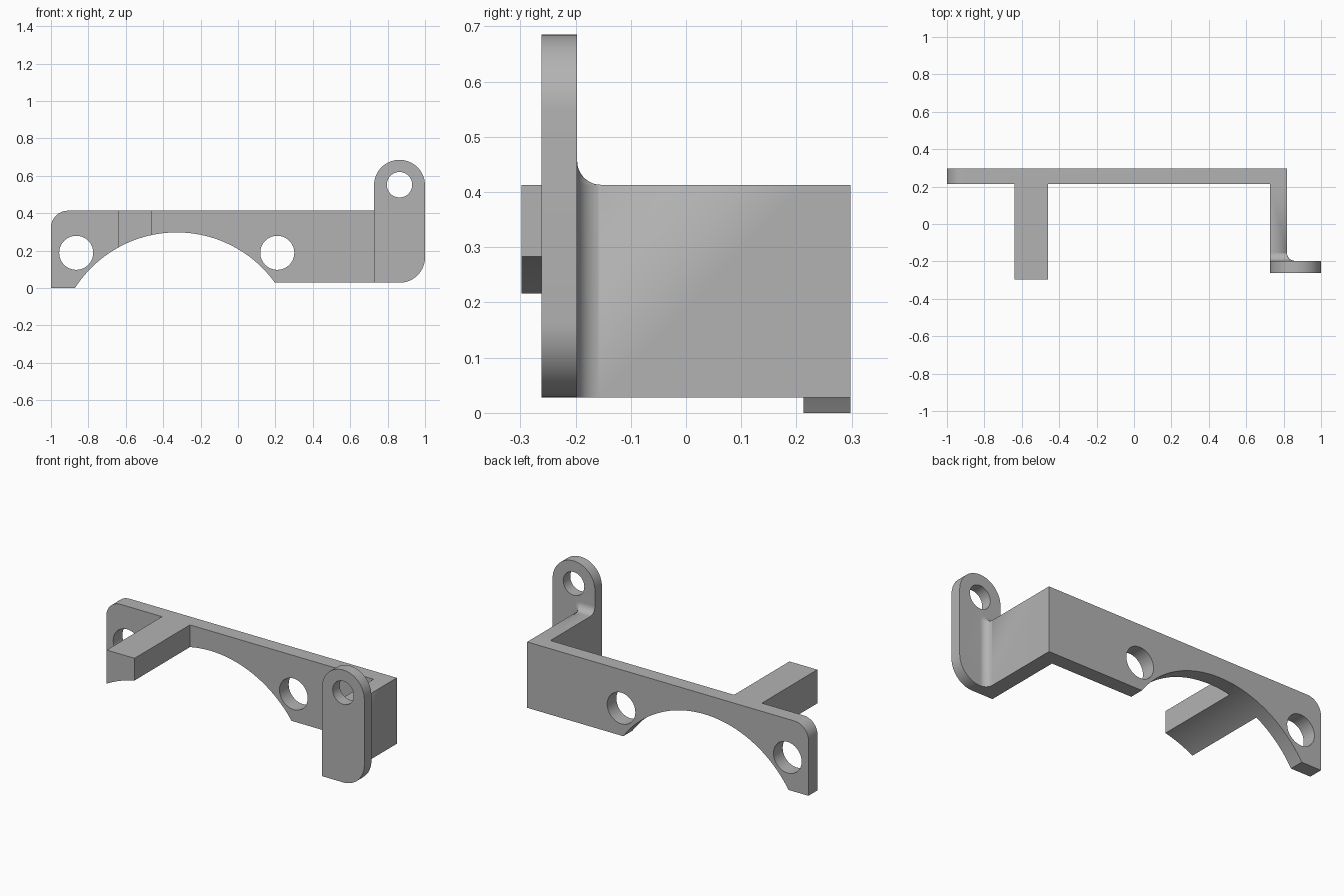
import bpy, bmesh, math
from mathutils import Matrix

cube = bpy.data.objects.get("Cube")
if cube:
    bpy.data.objects.remove(cube, do_unlink=True)

grey = bpy.data.materials.new("plain grey")
grey.use_nodes = True
colour = (0.45, 0.45, 0.45, 1)
grey.diffuse_color = colour
grey.node_tree.nodes["Principled BSDF"].inputs["Base Color"].default_value = colour

BACK, INNER = 0.298, 0.213            # back plate thickness along y
TAB_FRONT, TAB_BACK = -0.262, -0.197  # tab thickness along y
BASE, TOP = 0.028, 0.413
WALL_IN, WALL_OUT = 0.727, 0.818
FILLET = 0.043


def arc(cx, cz, r, start, end, steps=16):
    angles = [math.radians(start + (end - start) * i / steps) for i in range(steps + 1)]
    return [(cx + r * math.cos(a), cz + r * math.sin(a)) for a in angles]


def loft(name, layers):
    """Skin a stack of (y, outline) layers into a closed solid."""
    bm = bmesh.new()
    rings = [[bm.verts.new((x, y, z)) for x, z in outline] for y, outline in layers]
    n = len(rings[0])
    for a, b in zip(rings, rings[1:]):
        for i in range(n):
            j = (i + 1) % n
            bm.faces.new((a[i], a[j], b[j], b[i]))
    bm.faces.new(rings[0])
    bm.faces.new(rings[-1])
    bmesh.ops.remove_doubles(bm, verts=bm.verts, dist=1e-5)
    bmesh.ops.recalc_face_normals(bm, faces=bm.faces)
    return finish(name, bm)


def finish(name, bm):
    mesh = bpy.data.meshes.new(name)
    bm.to_mesh(mesh)
    bm.free()
    mesh.materials.append(grey)
    obj = bpy.data.objects.new(name, mesh)
    bpy.context.collection.objects.link(obj)
    return obj


def slab(name, outline, y0, y1):
    return loft(name, [(y0, outline), (y1, outline)])


def cutter(name, x, z, r, y0, y1, segments=48):
    bm = bmesh.new()
    place = Matrix.Translation((x, (y0 + y1) / 2, z)) @ Matrix.Rotation(math.pi / 2, 4, "X")
    bmesh.ops.create_cone(bm, cap_ends=True, segments=segments, radius1=r, radius2=r,
                          depth=y1 - y0, matrix=place)
    obj = finish(name, bm)
    obj.hide_render = True
    return obj


# Back plate with one rounded corner and a lower foot
plate = slab("bracket", [(-1, 0), (-0.4, 0), (-0.4, BASE), (WALL_OUT, BASE), (WALL_OUT, TOP)]
             + arc(-0.91, TOP - 0.09, 0.09, 90, 180), INNER, BACK)

# Forward support arm
arm = slab("support_arm", [(-0.64, 0.1), (-0.46, 0.1), (-0.46, TOP), (-0.64, TOP)], -BACK, 0.25)


# Side wall flaring into the tab with a fillet that wraps its upper corner
def wall_outline(d):
    return ([(WALL_IN, BASE), (WALL_OUT + d, BASE)]
            + arc(WALL_OUT, TOP, d, 0, 90, 10) + [(WALL_IN, TOP + d)])


layers = [(-0.23, wall_outline(FILLET))]
for i in range(13):
    a = math.pi / 2 * i / 12
    layers.append((TAB_BACK + FILLET * (1 - math.cos(a)), wall_outline(FILLET * (1 - math.sin(a)))))
layers[1:] = [(TAB_BACK + FILLET * math.sin(math.pi / 2 * i / 12),
               wall_outline(FILLET * (1 - math.cos(math.pi / 2 * (1 - i / 12)))))
              for i in range(13)]
layers[1:] = [(TAB_BACK + FILLET * (1 - math.cos(math.pi / 2 * i / 12)),
               wall_outline(FILLET * (1 - math.sin(math.pi / 2 * i / 12))))
              for i in range(13)]
layers.append((BACK, wall_outline(0)))
wall = loft("side_wall", layers)

# Upright tab with a round top
TAB_R = (1 - WALL_IN) / 2
tab_x, tab_z = 1 - TAB_R, 0.685 - TAB_R
tab = slab("tab", [(WALL_IN, BASE)] + arc(tab_x, BASE + TAB_R, TAB_R, -90, 0)
           + arc(tab_x, tab_z, TAB_R, 0, 180, 32), TAB_FRONT, TAB_BACK)

# Wide arch under the plate and arm, then the three bolt holes
cutters = [
    cutter("arch_cutter", -0.3275, -0.349, 0.646, -0.5, 0.5, 192),
    cutter("left_hole_cutter", -0.865, 0.188, 0.091, 0.1, 0.5),
    cutter("right_hole_cutter", 0.21, 0.188, 0.091, 0.1, 0.5),
    cutter("tab_hole_cutter", tab_x, 0.552, 0.068, -0.4, 0),
]

helpers = [(o, "UNION") for o in (arm, wall, tab)] + [(o, "DIFFERENCE") for o in cutters]
bpy.ops.object.select_all(action="DESELECT")
bpy.context.view_layer.objects.active = plate
plate.select_set(True)
for other, operation in helpers:
    mod = plate.modifiers.new(other.name, "BOOLEAN")
    mod.object, mod.operation, mod.solver = other, operation, "EXACT"
    bpy.ops.object.modifier_apply(modifier=mod.name)
    bpy.data.objects.remove(other, do_unlink=True)
bpy.ops.object.shade_smooth_by_angle(angle=math.radians(30))
